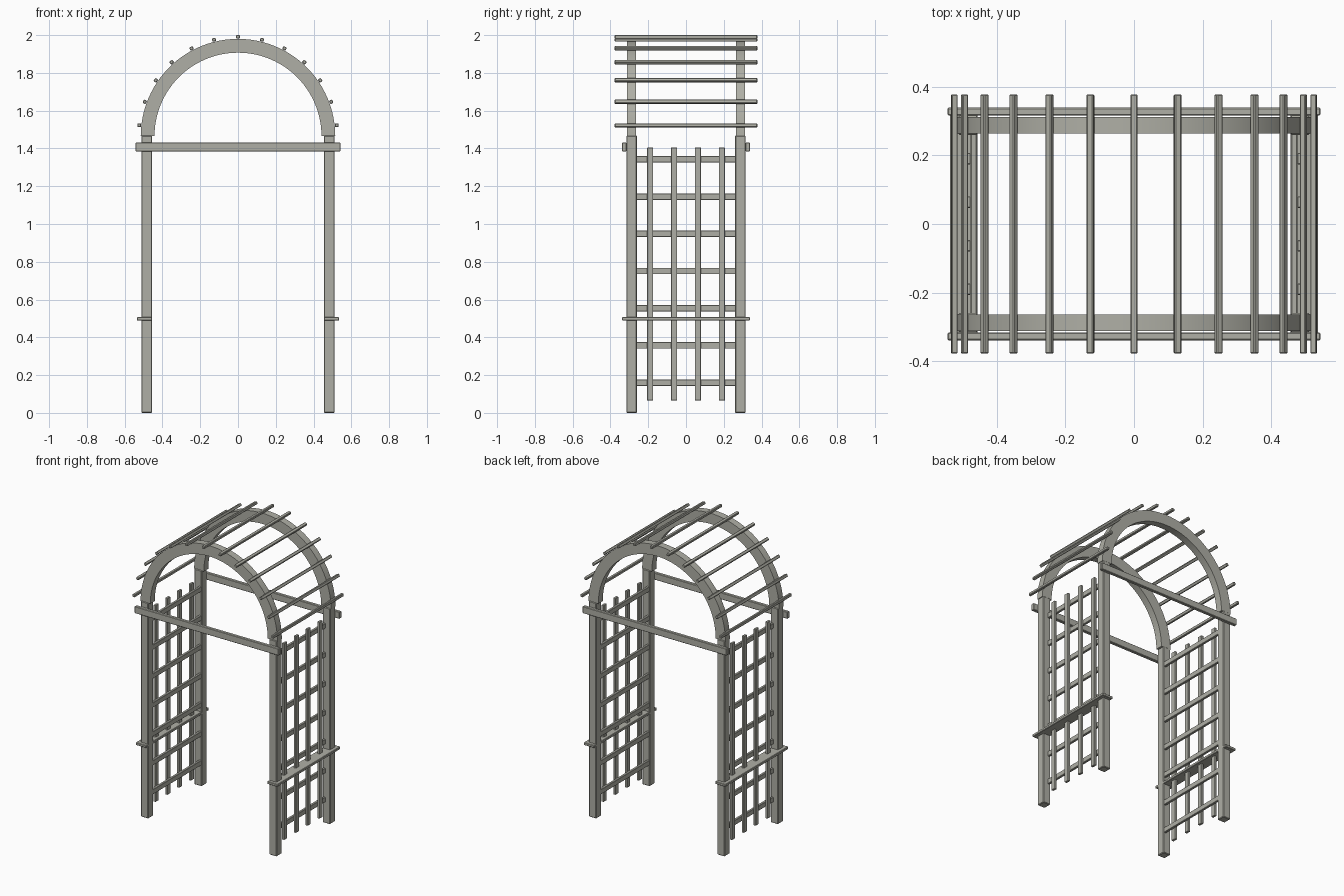
import bpy, bmesh, math
from mathutils import Matrix

if "Cube" in bpy.data.objects:
    bpy.data.objects.remove(bpy.data.objects["Cube"])

# Weathered wood colour
wood = bpy.data.materials.new("weathered grey wood")
wood.diffuse_color = (0.43, 0.43, 0.38, 1)
wood.use_nodes = True
wood.node_tree.nodes["Principled BSDF"].inputs["Base Color"].default_value = wood.diffuse_color


def finish(name, bm, bevel):
    """Softens the hard edges and turns the mesh into an object."""
    bmesh.ops.recalc_face_normals(bm, faces=bm.faces)
    if bevel:
        edges = [e for e in bm.edges if e.calc_face_angle(0) > math.radians(40)]
        bmesh.ops.bevel(bm, geom=edges, offset=bevel, segments=1, affect='EDGES')
    me = bpy.data.meshes.new(name)
    bm.to_mesh(me)
    bm.free()
    me.materials.append(wood)
    ob = bpy.data.objects.new(name, me)
    bpy.context.collection.objects.link(ob)
    return ob


def bar(name, centre, size, bevel=0.003, tilt=0.0):
    """Chamfered timber, tilted about its own y axis."""
    bm = bmesh.new()
    bmesh.ops.create_cube(bm, size=1, matrix=Matrix.Diagonal((*size, 1)))
    ob = finish(name, bm, bevel)
    ob.location = centre
    ob.rotation_euler.y = tilt
    return ob


SPRING = 1.465          # height where the arches start
R_IN, R_OUT = 0.442, 0.515


def arch(name, y, depth, steps=48):
    """Half ring extruded along y."""
    bm = bmesh.new()
    angles = [math.pi * i / steps for i in range(steps + 1)]
    ring = [(R_OUT, a) for a in angles] + [(R_IN, a) for a in reversed(angles)]
    verts = [bm.verts.new((r * math.cos(a), y - depth / 2, SPRING + r * math.sin(a)))
             for r, a in ring]
    face = bm.faces.new(verts)
    ext = bmesh.ops.extrude_face_region(bm, geom=[face])
    moved = [v for v in ext["geom"] if isinstance(v, bmesh.types.BMVert)]
    bmesh.ops.translate(bm, verts=moved, vec=(0, depth, 0))
    ob = finish(name, bm, 0)
    bpy.context.view_layer.objects.active = ob
    ob.select_set(True)
    bpy.ops.object.shade_smooth_by_angle(angle=math.radians(30))
    ob.select_set(False)


# Front and back: arch and cross beam
for label, sy in (("front", -1), ("back", 1)):
    arch(label + "_arch", sy * 0.288, 0.048)
    bar(label + "_cross_beam", (0, sy * 0.327, 1.408), (1.085, 0.023, 0.047))

# Sides: posts, lattice and rail
for side, sx in (("left", -1), ("right", 1)):
    for label, sy in (("front", -1), ("back", 1)):
        bar(f"{label}_{side}_post", (sx * 0.483, sy * 0.2875, 0.734),
            (0.056, 0.056, 1.468), 0.004)
    for i in range(4):
        bar(f"{side}_upright_slat_{i + 1}", (sx * 0.484, -0.19 + i * 0.1267, 0.735),
            (0.017, 0.033, 1.338), 0.002)
    for i in range(7):
        bar(f"{side}_level_slat_{i + 1}", (sx * 0.467, 0, 0.16 + i * 0.197),
            (0.017, 0.526, 0.034), 0.002)
    bar(side + "_rail", (sx * 0.495, 0, 0.498), (0.08, 0.676, 0.018))

# Roof slats laid around the arches
for i in range(13):
    a = math.radians(6.3 + i * 13.95)
    bar(f"roof_slat_{i + 1}",
        (0.526 * math.cos(a), 0, SPRING + 0.526 * math.sin(a)),
        (0.018, 0.755, 0.020), 0.003, -a)
